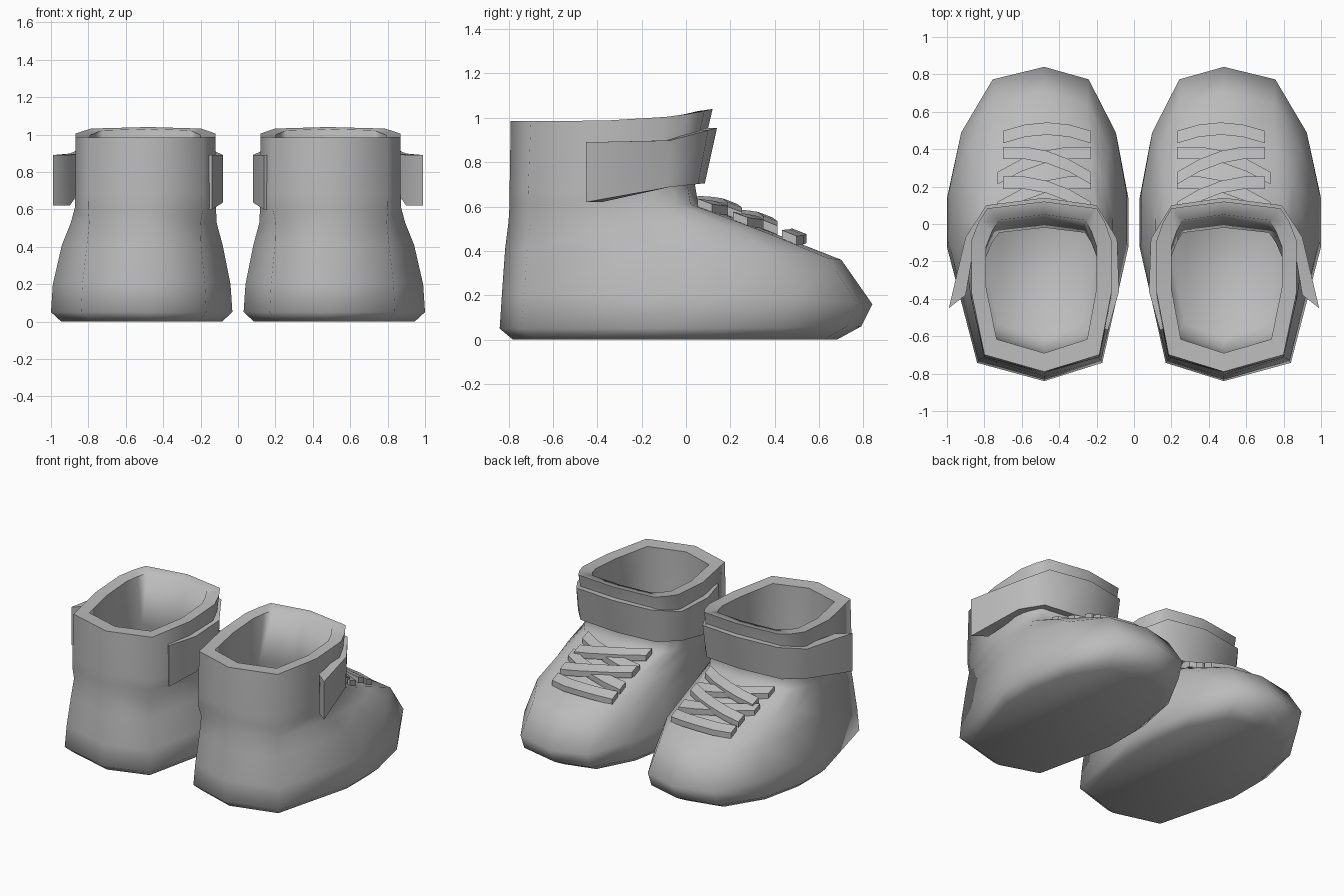
import bpy, bmesh, math
from mathutils import Vector
from mathutils.bvhtree import BVHTree

cube = bpy.data.objects.get("Cube")
if cube:
    bpy.data.objects.remove(cube)

grey = bpy.data.materials.new("plain_grey")
grey.use_nodes = True
COLOUR = (0.5, 0.5, 0.5, 1)
grey.diffuse_color = COLOUR
grey.node_tree.nodes["Principled BSDF"].inputs["Base Color"].default_value = COLOUR


def finish(bm, name, angle):
    """Turn a bmesh into a mirrored, smooth-shaded object."""
    bmesh.ops.recalc_face_normals(bm, faces=bm.faces)
    mesh = bpy.data.meshes.new(name)
    bm.to_mesh(mesh)
    bm.free()
    mesh.materials.append(grey)
    obj = bpy.data.objects.new(name, mesh)
    bpy.context.collection.objects.link(obj)
    mirror = obj.modifiers.new("mirror_pair", 'MIRROR')
    mirror.use_mirror_merge = False
    bpy.ops.object.select_all(action='DESELECT')
    obj.select_set(True)
    bpy.context.view_layer.objects.active = obj
    bpy.ops.object.shade_smooth_by_angle(angle=math.radians(angle))


def loft(bm, rings):
    """Bridge closed rings of points and cap both ends."""
    loops = [[bm.verts.new(p) for p in ring] for ring in rings]
    for a, b in zip(loops, loops[1:]):
        for i in range(len(a)):
            j = (i + 1) % len(a)
            bm.faces.new((a[i], a[j], b[j], b[i]))
    bm.faces.new(loops[0])
    bm.faces.new(loops[-1])


# Half outlines from heel to toe: (width fraction, length fraction)
SOLE = [(0, 0), (.69, .06), (1, .44), (1, .6), (.87, .79), (.54, .96), (0, 1)]
COLLAR = [(0, 0), (.82, .1), (1, .47), (1, .77), (.9, .88), (.78, .96), (0, 1)]


def ring(heel, toe, width, z_heel, z_toe, blend):
    half = []
    for s, c in zip(SOLE, COLLAR):
        u, t = Vector(s).lerp(Vector(c), blend)
        half.append((u, heel + (toe - heel) * t, z_heel + (z_toe - z_heel) * t ** 4))
    both = half + [(-u, y, z) for u, y, z in half[-2:0:-1]]
    skew = .035 - .02 * blend
    return [(.48 + skew * abs(u) + width * u, y, z) for u, y, z in both]


# Boot body: sole, toe, ankle, rim, then the hollow inside
body = bmesh.new()
loft(body, [ring(*r) for r in (
    (-.78, .68, .43, 0, 0, 0),
    (-.84, .79, .485, .05, .06, 0),
    (-.83, .84, .475, .2, .16, 0),
    (-.815, .7, .43, .41, .36, .15),
    (-.8, .42, .39, .53, .47, .55),
    (-.795, .055, .377, .61, .61, 1),
    (-.795, .04, .375, .68, .7, 1),
    (-.79, .12, .375, .985, 1.04, 1),
    (-.69, .05, .295, .98, 1.03, 1),
    (-.69, -.02, .295, .66, .68, 1),
    (-.67, .3, .36, .2, .2, .5),
    (-.6, .24, .3, .09, .09, .5))])
bmesh.ops.recalc_face_normals(body, faces=body.faces)
surface = BVHTree.FromBMesh(body)
finish(body, "boot_body", 72)

# Ankle strap: plan points of the outer and inner faces, loose end first
OUTER = [(.99, -.45), (.9, -.07), (.79, .1), (.48, .14), (.2, .1), (.09, -.08), (.08, -.36), (.14, -.57)]
INNER = [(.9, -.38), (.85, -.09), (.76, .04), (.48, .07), (.23, .04), (.14, -.09), (.13, -.36), (.17, -.55)]
strap = bmesh.new()
sections = []
for outer, inner in zip(OUTER, INNER):
    front = max(0, min(1, (outer[1] + .1) / .24))
    back = max(0, -outer[1] - .1) / .35
    low, high = .685 + .02 * front - .065 * back, .89 + .065 * front
    lean = .055 * front
    sections.append([(outer[0], outer[1] - lean, low), (outer[0], outer[1], high),
                     (inner[0], inner[1], high), (inner[0], inner[1] - lean, low)])
loft(strap, sections)
finish(strap, "ankle_strap", 60)


def lace(bm, start, end, lift):
    """A flat bowed band laid over the instep between two plan points."""
    start, end = Vector(start), Vector(end)
    side = Vector((0, .033))
    sections = []
    for t in (0, .25, .5, .75, 1):
        arch = 1 - (2 * t - 1) ** 2
        mid = start.lerp(end, t) + Vector((0, .045 * arch))
        top = lift * (.7 + .3 * arch)
        points = []
        for sign, rise in ((-1, top - .04), (-1, top), (1, top), (1, top - .04)):
            p = mid + side * sign
            hit = surface.ray_cast(Vector((p.x, p.y, .7)), Vector((0, 0, -1)))[0]
            points.append((p.x, p.y, (hit.z if hit else .6) + rise))
        sections.append(points)
    loft(bm, sections)


# Laces: one straight band near the toe and two crossed pairs above it
laces = bmesh.new()
lace(laces, (.23, .465), (.7, .465), .055)
for y in (.245, .085):
    lace(laces, (.23, y + .135), (.73, y), .05)
    lace(laces, (.7, y + .135), (.23, y), .07)
finish(laces, "laces", 40)
